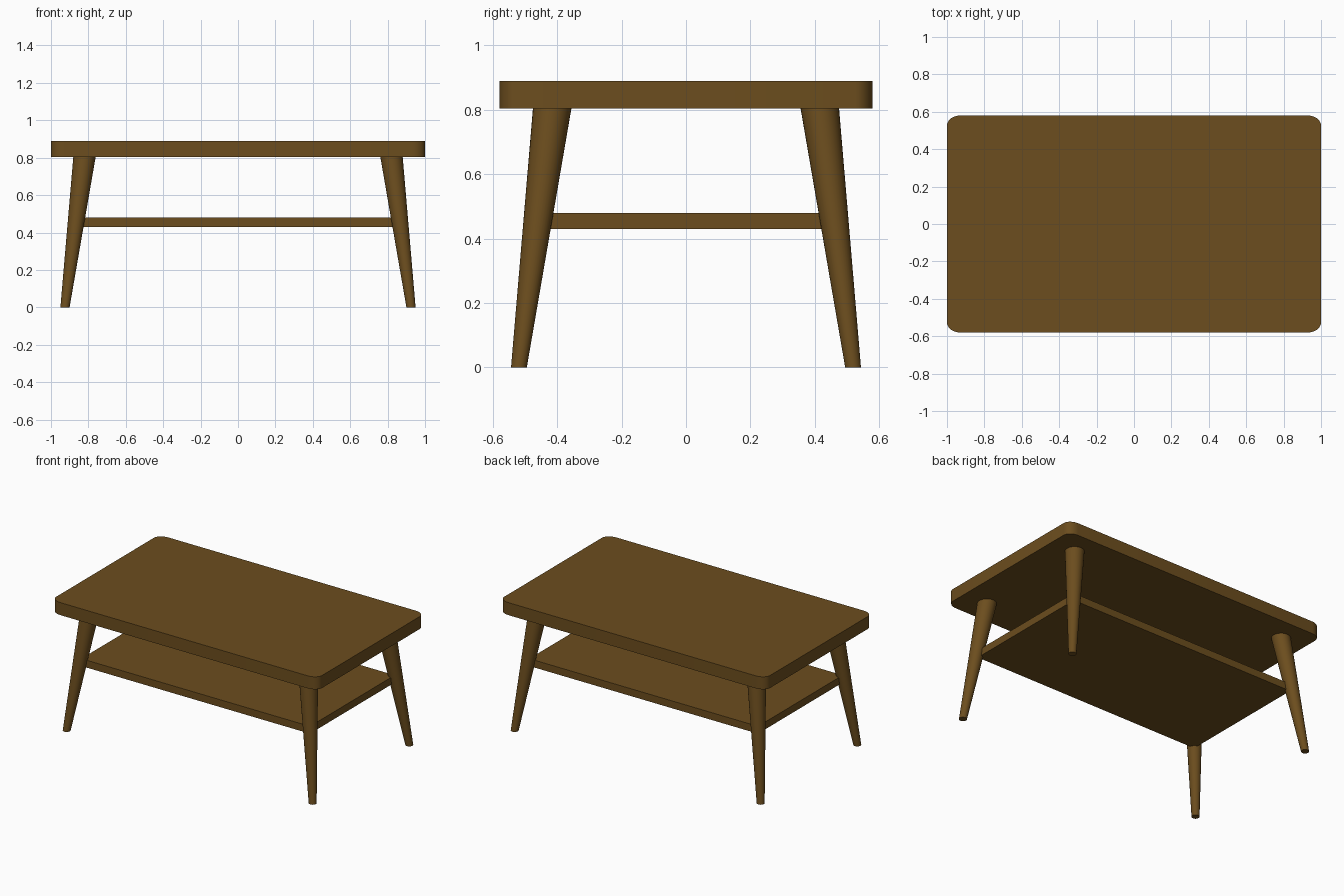
import bpy, bmesh
from math import sin, cos, pi, radians

if "Cube" in bpy.data.objects:
    bpy.data.objects.remove(bpy.data.objects["Cube"])

wood = bpy.data.materials.new("brown_wood")
wood.diffuse_color = (0.15, 0.075, 0.013, 1)
wood.use_nodes = True
wood.node_tree.nodes["Principled BSDF"].inputs["Base Color"].default_value = wood.diffuse_color


def loft(name, bottom, top):
    """Closed solid between two outlines with matching point counts."""
    bm = bmesh.new()
    lo = [bm.verts.new(p) for p in bottom]
    hi = [bm.verts.new(p) for p in top]
    n = len(lo)
    for i in range(n):
        j = (i + 1) % n
        bm.faces.new((lo[i], lo[j], hi[j], hi[i]))
    bm.faces.new(lo[::-1])
    bm.faces.new(hi)
    bmesh.ops.recalc_face_normals(bm, faces=bm.faces)
    mesh = bpy.data.meshes.new(name)
    bm.to_mesh(mesh)
    bm.free()
    mesh.materials.append(wood)
    obj = bpy.data.objects.new(name, mesh)
    bpy.context.collection.objects.link(obj)
    bpy.ops.object.select_all(action='DESELECT')
    obj.select_set(True)
    bpy.context.view_layer.objects.active = obj
    bpy.ops.object.shade_smooth_by_angle(angle=radians(30))
    return obj


def slab(name, hx, hy, z0, z1, rx=0, ry=0, steps=8):
    """Flat board, with rounded corners when a radius is given."""
    if rx:
        outline = []
        for q, (sx, sy) in enumerate([(1, 1), (-1, 1), (-1, -1), (1, -1)]):
            for k in range(steps + 1):
                a = (q + k / steps) * pi / 2
                outline.append((sx * (hx - rx) + rx * cos(a),
                                sy * (hy - ry) + ry * sin(a)))
    else:
        outline = [(hx, hy), (-hx, hy), (-hx, -hy), (hx, -hy)]
    return loft(name, [(x, y, z0) for x, y in outline],
                [(x, y, z1) for x, y in outline])


def circle(cx, cy, z, r, n=32):
    return [(cx + r * cos(2 * pi * i / n), cy + r * sin(2 * pi * i / n), z)
            for i in range(n)]


# Table top and lower shelf
slab("table_top", 1.0, 0.58, 0.805, 0.89, 0.07, 0.055)
slab("lower_shelf", 0.86, 0.455, 0.43, 0.48)

# Splayed, tapered legs
for sy, depth in ((-1, "front"), (1, "back")):
    for sx, side in ((-1, "left"), (1, "right")):
        loft(f"{depth}_{side}_leg",
             circle(sx * 0.925, sy * 0.519, 0, 0.0245),
             circle(sx * 0.82, sy * 0.415, 0.81, 0.06))
